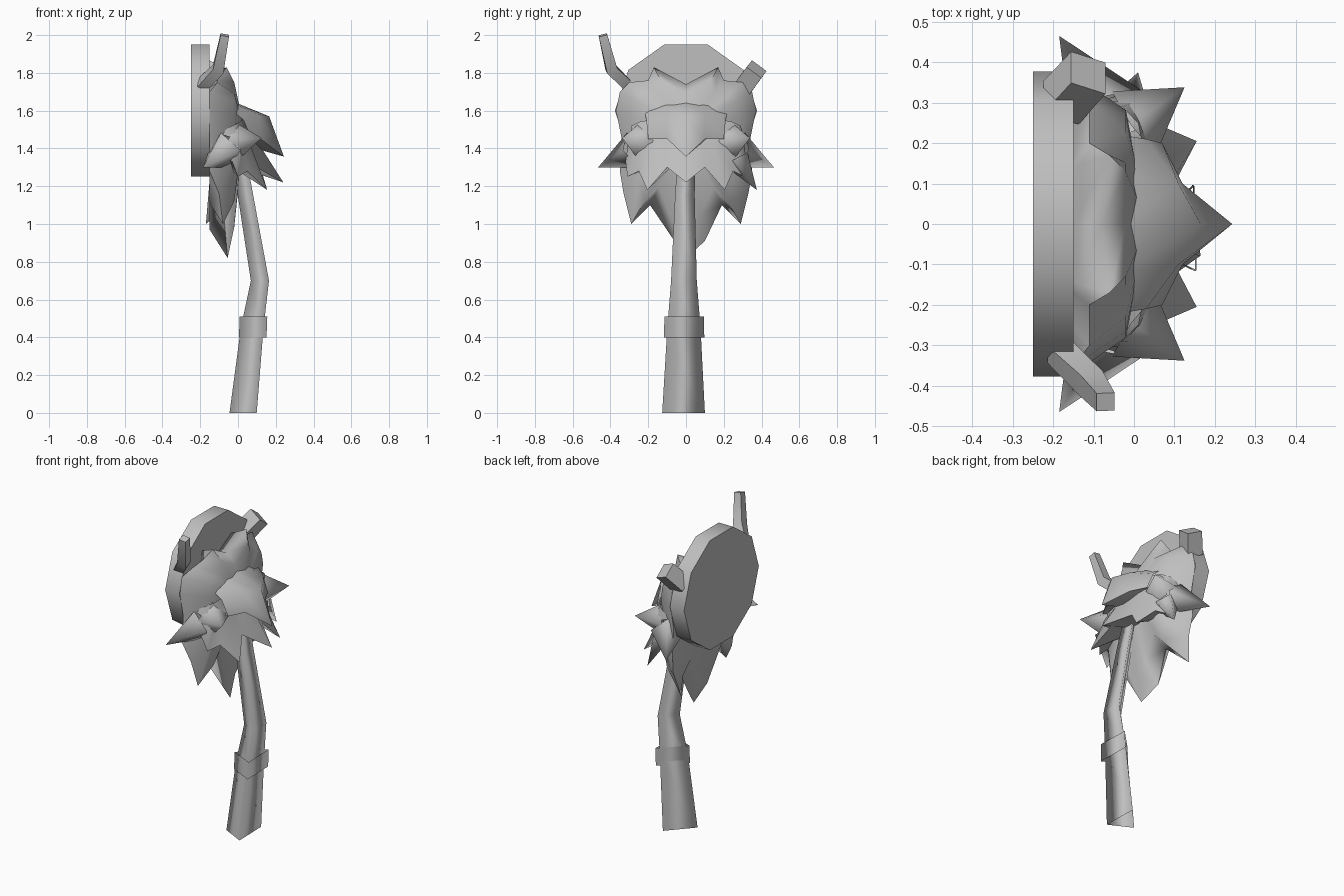
import bpy, bmesh, math
from mathutils import Vector

cube = bpy.data.objects.get("Cube")
if cube:
    bpy.data.objects.remove(cube)

grey = bpy.data.materials.new("plain grey")
grey.use_nodes = True
grey.diffuse_color = (0.52, 0.52, 0.52, 1)
grey.node_tree.nodes["Principled BSDF"].inputs["Base Color"].default_value = (0.52, 0.52, 0.52, 1)


def make(name, bm, angle):
    bmesh.ops.remove_doubles(bm, verts=bm.verts, dist=0.0005)
    bmesh.ops.recalc_face_normals(bm, faces=bm.faces)
    me = bpy.data.meshes.new(name)
    bm.to_mesh(me)
    bm.free()
    me.materials.append(grey)
    ob = bpy.data.objects.new(name, me)
    bpy.context.collection.objects.link(ob)
    bpy.ops.object.select_all(action='DESELECT')
    ob.select_set(True)
    bpy.context.view_layer.objects.active = ob
    bpy.ops.object.shade_smooth_by_angle(angle=math.radians(angle))


def loft(name, rings, closed=True, caps=True, angle=50):
    """Skin a list of equally long point rows."""
    bm = bmesh.new()
    rows = [[bm.verts.new(p) for p in r] for r in rings]
    n = len(rows[0])
    for a, b in zip(rows, rows[1:]):
        for i in range(n if closed else n - 1):
            j = (i + 1) % n
            bm.faces.new((a[i], a[j], b[j], b[i]))
    if caps:
        bm.faces.new(rows[0])
        bm.faces.new(rows[-1])
    make(name, bm, angle)


def both(half):
    """Complete a half row, listed from the centre outward, across y = 0."""
    return [(x, -y, z) for x, y, z in reversed(half) if y > 0] + list(half)


def tube(name, path, sides):
    """Path entries: centre, radius."""
    pts = [Vector(p) for p, r in path]
    rings = []
    for i, (p, r) in enumerate(path):
        d = (pts[min(i + 1, len(pts) - 1)] - pts[max(i - 1, 0)]).normalized()
        u = d.cross(Vector((1, 0, 0))).normalized()
        v = d.cross(u)
        rings.append([pts[i] + r * (math.cos(t) * u + math.sin(t) * v)
                      for t in [math.tau * (k + 0.5) / sides for k in range(sides)]])
    loft(name, rings)


def triangle(x, y, z, rx, ry):
    """Level three-sided ring with its broad side towards +x."""
    return [(x + rx * a, y + ry * b, z) for a, b in ((1, -1), (-1, -.35), (.92, 1))]


def spike(name, base, tip, width):
    base, tip = Vector(base), Vector(tip)
    d = (tip - base).normalized()
    u = d.cross(Vector((0, 0, 1))).normalized()
    v = d.cross(u)
    bm = bmesh.new()
    ring = [bm.verts.new(base + width * w) for w in (u, v, -u, -v)]
    top = bm.verts.new(tip)
    for i in range(4):
        bm.faces.new((ring[i], ring[(i + 1) % 4], top))
    make(name, bm, 95)


# round wall board with ten sides
board = [[(x, 0.377 * math.cos(k * math.tau / 10), 1.6 + 0.367 * math.sin(k * math.tau / 10))
          for k in range(10)] for x in (-0.25, -0.15)]
loft("wall_board", board)

# bent three-sided neck post and its band
loft("neck_post", [triangle(.027, -.013, 0, .072, .113), triangle(.075, -.011, .45, .06, .088),
                   triangle(.116, -.011, .7, .048, .068), triangle(.04, -.006, 1.15, .041, .052),
                   triangle(.015, 0, 1.3, .038, .048)], caps=False, angle=180)
loft("post_band", [triangle(.078, -.01, .4, .073, .107), triangle(.082, -.01, .51, .073, .104)],
     caps=False, angle=180)

# back mane: jagged rim, raised middle ring and centre; hanging points sit further forward on the right
half_rim = [(-.08, 0, 1.74), (-.06, .17, 1.83), (-.11, .2, 1.76), (-.11, .3, 1.75), (-.15, .35, 1.7),
            (-.15, .37, 1.6), (-.15, .34, 1.45), (-.15, .35, 1.28), (-.14, .33, 1.16),
            (-.17, .29, 1.0), (-.08, .19, 1.1), (-.1, .1, .91), (-.055, 0, .82)]
rim = [(x + (.09 if y < -.25 and z < 1.1 else .04 if y < -.3 and z < 1.2 else 0), y, z)
       for x, y, z in both(half_rim)[1:]]
mid = [(-.02, y * .76, 1.5 + (z - 1.5) * .76) for x, y, z in rim]
core = [(.02, y * .2, 1.5 + (z - 1.5) * .2) for x, y, z in rim]
back = [(-.15, y * .85, 1.5 + (z - 1.5) * (.88 if z > 1.5 else .78)) for x, y, z in rim]
loft("back_mane", [back, rim, mid, core], angle=75)

# cheek fringe with hanging points
low = both([(.24, 0, 1.22), (.1, .1, 1.3), (.155, .205, 1.18), (.05, .25, 1.28),
            (0, .31, 1.25), (-.03, .32, 1.33), (-.1, .3, 1.38)])
top = both([(.02, 0, 1.58), (.02, .08, 1.57), (.02, .14, 1.56), (.02, .2, 1.55),
            (.01, .25, 1.54), (-.03, .29, 1.52), (-.1, .3, 1.48)])
belly = [(.1 - abs(y) * .3, y * 1.02, 1.44) for x, y, z in top]
under = [(-.06, y * .75, 1.32) for x, y, z in top]
loft("cheek_fringe", [top, belly, low, under], closed=False, caps=False, angle=75)

# forelock over the face
loft("forelock", [both([(-.03, 0, 1.65), (-.03, .12, 1.64), (-.03, .22, 1.6)]),
                  both([(.165, 0, 1.57), (.11, .1, 1.58), (.03, .21, 1.55)]),
                  both([(.243, 0, 1.357), (.12, .1, 1.45), (.07, .2, 1.45)]),
                  both([(.02, 0, 1.42), (.02, .12, 1.46), (-.02, .2, 1.48)])],
     closed=False, caps=False, angle=75)

# broad pointed tufts at the sides of the face
for side, s in (("left", 1), ("right", -1)):
    spike(side + "_brow_tuft", (0, .25 * s, 1.44), (.125, .338 * s, 1.455), .095)
    spike(side + "_cheek_tuft", (-.07, .28 * s, 1.39), (-.185, .465 * s, 1.3), .1)
spike("left_jaw_tuft", (-.02, .27, 1.34), (.01, .375, 1.18), .07)

# whole horn and broken horn
tube("whole_horn", [((-.19, -.31, 1.735), .042), ((-.105, -.395, 1.82), .042), ((-.07, -.44, 2.0), .032)], 4)
tube("broken_horn", [((-.18, .3, 1.72), .07), ((-.113, .374, 1.82), .068)], 4)
